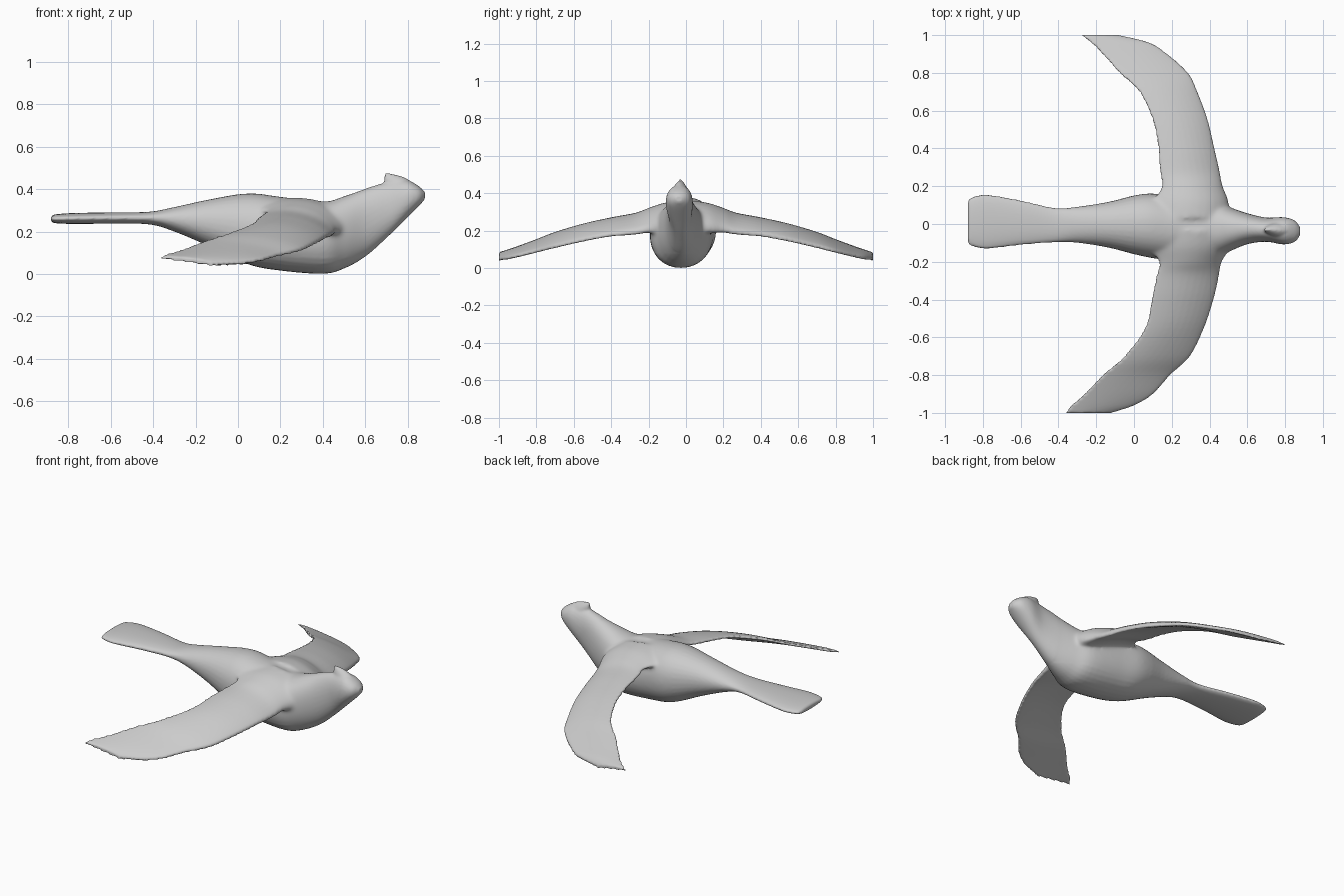
import bpy, bmesh, math

if "Cube" in bpy.data.objects:
    bpy.data.objects.remove(bpy.data.objects["Cube"], do_unlink=True)

grey = bpy.data.materials.new("plain grey")
grey.use_nodes = True
grey.diffuse_color = (0.6, 0.6, 0.6, 1)
grey.node_tree.nodes["Principled BSDF"].inputs["Base Color"].default_value = (0.6, 0.6, 0.6, 1)


def spline(rows, steps):
    """Catmull-Rom interpolation through the section rows."""
    out = []
    for i in range(len(rows) - 1):
        a, b = rows[max(i - 1, 0)], rows[i]
        c, d = rows[i + 1], rows[min(i + 2, len(rows) - 1)]
        for k in range(steps):
            t = k / steps
            out.append([q + 0.5 * t * (r - p + t * (2 * p - 5 * q + 4 * r - s + t * (3 * (q - r) + s - p)))
                        for p, q, r, s in zip(a, b, c, d)])
    return out + [list(rows[-1])]


def loft(bm, rings):
    """Skin closed rings of points and cap both ends."""
    loops = [[bm.verts.new(p) for p in ring] for ring in rings]
    n = len(loops[0])
    faces = [bm.faces.new(loops[0]), bm.faces.new(loops[-1][::-1])]
    for a, b in zip(loops, loops[1:]):
        for i in range(n):
            j = (i + 1) % n
            faces.append(bm.faces.new((a[j], a[i], b[i], b[j])))
    bmesh.ops.recalc_face_normals(bm, faces=faces)


def oval(x, yc, hw, zb, zt, power, n=32):
    """Rounded cross-section of the body at x."""
    pts = []
    for i in range(n):
        a = 2 * math.pi * i / n
        c, s = math.cos(a), math.sin(a)
        e = 2 / power
        pts.append((x, yc + hw * math.copysign(abs(c) ** e, c),
                    (zb + zt) / 2 + (zt - zb) / 2 * math.copysign(abs(s) ** e, s)))
    return pts


def airfoil(y, lead, trail, z_lead, z_trail, thick, camber, n=14):
    """Cambered wing section at y, running from leading to trailing edge."""
    us = [0.5 - 0.5 * math.cos(math.pi * i / n) for i in range(n + 1)]
    pts = []
    for side, seq in ((1, us), (-1, us[::-1])):
        for u in seq:
            mid = z_lead + (z_trail - z_lead) * u + camber * 4 * u * (1 - u)
            half = 0.007 + thick * 2.4 * math.sqrt(u) * (1 - u)
            pts.append((lead + (trail - lead) * u, y, mid + side * half))
    return pts


# Body from tail fan to head: x, y centre, half width, bottom, top
body = [
    (-0.88, 0.010, 0.100, 0.248, 0.272), (-0.865, 0.012, 0.126, 0.240, 0.280),
    (-0.78, 0.012, 0.143, 0.236, 0.287), (-0.60, 0.007, 0.118, 0.237, 0.290),
    (-0.42, -0.006, 0.091, 0.234, 0.293), (-0.30, -0.004, 0.095, 0.200, 0.315),
    (-0.13, -0.004, 0.122, 0.128, 0.352), (0.05, -0.006, 0.166, 0.045, 0.380),
    (0.20, -0.020, 0.172, 0.016, 0.364), (0.40, -0.028, 0.160, 0.001, 0.341),
    (0.50, -0.028, 0.120, 0.026, 0.367), (0.60, -0.025, 0.082, 0.082, 0.402),
    (0.70, -0.030, 0.064, 0.170, 0.432), (0.79, -0.036, 0.072, 0.258, 0.443),
    (0.85, -0.038, 0.057, 0.318, 0.415), (0.88, -0.038, 0.020, 0.352, 0.386),
]

# Head crest: x, y centre, half width, bottom, top
crest = [
    (0.69, -0.030, 0.012, 0.400, 0.478), (0.73, -0.030, 0.032, 0.380, 0.471),
    (0.78, -0.034, 0.045, 0.350, 0.457), (0.84, -0.037, 0.035, 0.340, 0.422),
]

# Wing sections: span, left lead, left trail, right lead, right trail,
# lead height, trail height, half thickness, camber
wing = [
    (0.03, 0.50, 0.06, 0.52, 0.06, 0.230, 0.300, 0.070, 0.030),
    (0.12, 0.50, 0.10, 0.51, 0.08, 0.215, 0.300, 0.062, 0.030),
    (0.20, 0.47, 0.145, 0.465, 0.13, 0.205, 0.293, 0.040, 0.028),
    (0.27, 0.455, 0.138, 0.45, 0.12, 0.190, 0.278, 0.026, 0.025),
    (0.40, 0.425, 0.13, 0.42, 0.095, 0.178, 0.258, 0.018, 0.022),
    (0.55, 0.39, 0.10, 0.37, 0.06, 0.150, 0.228, 0.015, 0.018),
    (0.70, 0.335, 0.03, 0.295, -0.05, 0.115, 0.185, 0.012, 0.014),
    (0.80, 0.285, -0.075, 0.19, -0.165, 0.090, 0.147, 0.010, 0.010),
    (0.90, 0.175, -0.165, 0.10, -0.26, 0.065, 0.110, 0.008, 0.008),
    (0.96, 0.08, -0.225, 0.00, -0.33, 0.052, 0.090, 0.007, 0.006),
    (1.00, -0.08, -0.28, -0.12, -0.36, 0.046, 0.078, 0.005, 0.004),
]

bm = bmesh.new()
loft(bm, [oval(*r, 2.15) for r in spline(body, 5)])
loft(bm, [oval(*r, 1.5) for r in spline(crest, 4)])
for side, k in ((1, 1), (-1, 3)):
    sections = spline(wing, 5)
    loft(bm, [airfoil(side * s[0], s[k], s[k + 1], *s[5:]) for s in sections])

mesh = bpy.data.meshes.new("bird")
bm.to_mesh(mesh)
bm.free()
mesh.materials.append(grey)
bird = bpy.data.objects.new("bird", mesh)
bpy.context.collection.objects.link(bird)
bpy.context.view_layer.objects.active = bird
bird.select_set(True)

# Fuse the parts into one skin
fuse = bird.modifiers.new("fuse", "REMESH")
fuse.mode = "VOXEL"
fuse.voxel_size = 0.008
fuse.use_smooth_shade = True
bpy.ops.object.modifier_apply(modifier=fuse.name)

# Soften the wing roots only, leaving the thin edges crisp
roots = bird.vertex_groups.new(name="wing_roots")
for v in bird.data.vertices:
    x, y, z = v.co
    w = min(1, max(0, (0.30 - abs(y)) / 0.10))
    if w > 0 and 0.0 < x < 0.6 and z > 0.08:
        roots.add([v.index], w, "REPLACE")
blend = bird.modifiers.new("blend", "SMOOTH")
blend.factor = 0.5
blend.iterations = 25
blend.vertex_group = roots.name
soften = bird.modifiers.new("soften", "SMOOTH")
soften.factor = 0.5
soften.iterations = 2

bpy.ops.object.shade_smooth()
if not bird.data.materials:
    bird.data.materials.append(grey)
